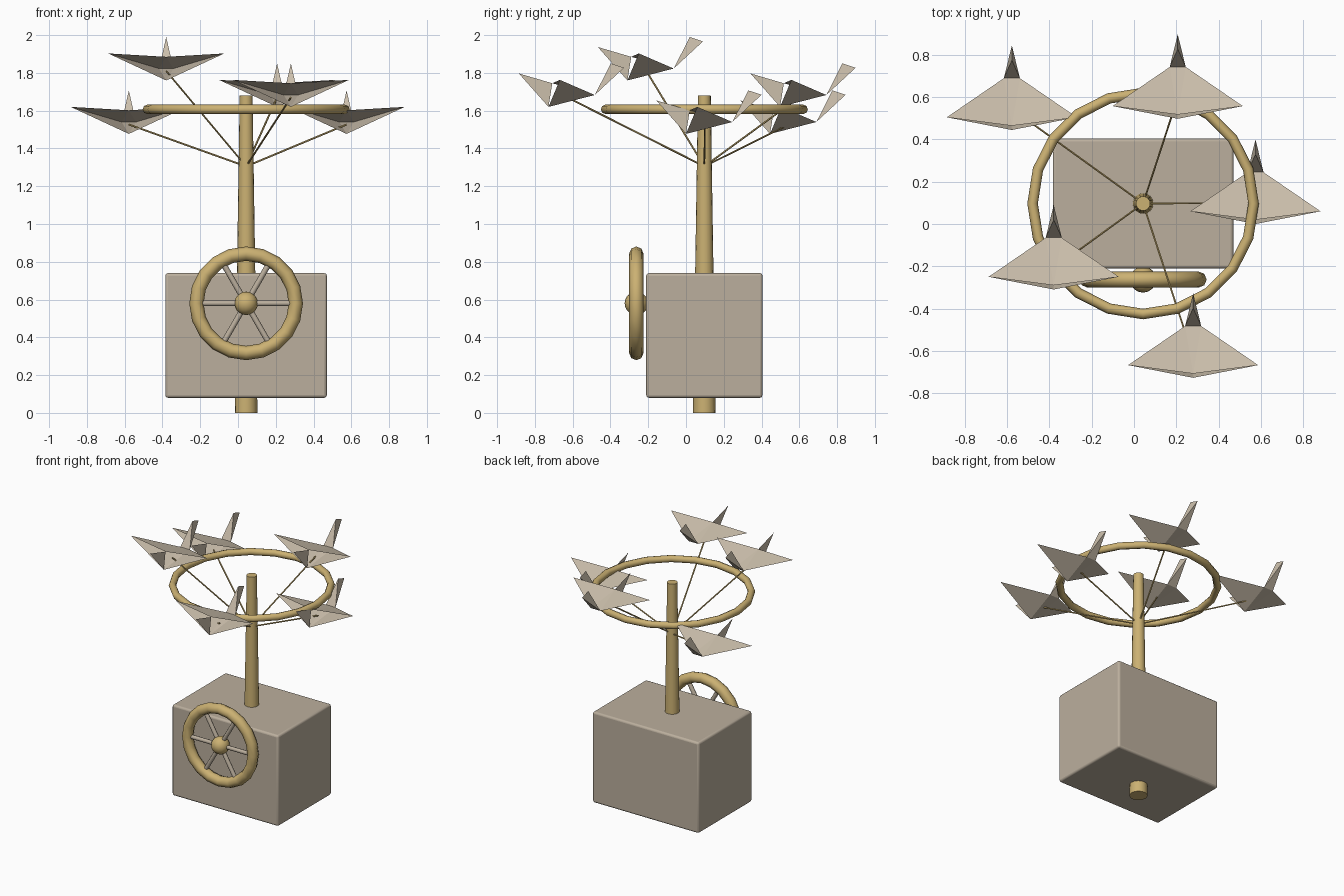
import bpy, bmesh, math
from mathutils import Vector

cube = bpy.data.objects.get("Cube")
if cube:
    bpy.data.objects.remove(cube, do_unlink=True)

AXIS_X, AXIS_Y = 0.043, 0.097


def material(name, rgb):
    m = bpy.data.materials.new(name)
    m.use_nodes = True
    m.diffuse_color = (*rgb, 1)
    bsdf = m.node_tree.nodes["Principled BSDF"]
    bsdf.inputs["Base Color"].default_value = (*rgb, 1)
    bsdf.inputs["Roughness"].default_value = 0.6
    return m


BRASS = material("brass", (0.60, 0.44, 0.17))
STONE = material("warm_grey", (0.50, 0.43, 0.34))
PAPER = material("pale_paper", (0.60, 0.52, 0.41))


def finish(obj, name, mat, smooth=True):
    obj.name = obj.data.name = name
    obj.data.materials.clear()
    obj.data.materials.append(mat)
    if smooth:
        bpy.ops.object.shade_smooth_by_angle(angle=math.radians(50))
    return obj


def rod(name, a, b, radius, mat, tip=None, sides=12):
    """Round bar from a to b, optionally tapering."""
    a, b = Vector(a), Vector(b)
    d = b - a
    bpy.ops.mesh.primitive_cone_add(
        vertices=sides, radius1=radius, radius2=radius if tip is None else tip,
        depth=d.length, location=(a + b) / 2,
        rotation=d.to_track_quat('Z', 'Y').to_euler())
    return finish(bpy.context.object, name, mat)


def ring(name, center, major, minor, rotation=(0, 0, 0)):
    bpy.ops.mesh.primitive_torus_add(
        location=center, rotation=rotation, major_radius=major,
        minor_radius=minor, major_segments=20, minor_segments=8)
    return finish(bpy.context.object, name, BRASS)


# Box with softly rounded edges
bpy.ops.mesh.primitive_cube_add(size=1, location=(AXIS_X, AXIS_Y, 0.41))
box = bpy.context.object
box.scale = (0.855, 0.615, 0.66)
bpy.ops.object.transform_apply(location=False, rotation=False, scale=True)
finish(box, "box", STONE)
bevel = box.modifiers.new("rounded_edges", 'BEVEL')
bevel.width = 0.014
bevel.segments = 3

# Tapered post through the box, and the hoop around its top
rod("post", (AXIS_X, AXIS_Y, 0), (AXIS_X, AXIS_Y, 1.68), 0.06, BRASS, tip=0.034, sides=16)
ring("top_hoop", (AXIS_X, AXIS_Y, 1.607), 0.523, 0.025)

# Hand wheel on the front
HUB = Vector((AXIS_X, -0.263, 0.58))
ring("wheel_rim", HUB, 0.263, 0.038, (math.pi / 2, 0, 0))
bpy.ops.mesh.primitive_uv_sphere_add(segments=16, ring_count=10, radius=0.062, location=HUB)
finish(bpy.context.object, "wheel_hub", BRASS)
for i in range(3):
    a = i * math.pi / 3
    arm = Vector((math.cos(a), 0, math.sin(a))) * 0.235
    rod(f"wheel_spoke_{i + 1}", HUB - arm, HUB + arm, 0.015, STONE, sides=8)


def folded_bird(name, origin):
    """Paper bird: open body, flat neck and a twisted tail."""
    bm = bmesh.new()
    points = {
        "keel": (0, 0, 0), "crest": (0, 0.02, 0.125), "beak": (0, -0.157, 0.177),
        "wing_l": (0.308, 0.06, 0.143), "wing_r": (-0.308, 0.06, 0.143),
        "rump_l": (0.038, 0.245, 0.063), "rump_r": (-0.038, 0.245, 0.063),
        "tail_top": (0, 0.33, 0.23), "tail_tip": (0, 0.40, 0.207),
    }
    v = {k: bm.verts.new(p) for k, p in points.items()}
    for face in (
        "crest wing_l rump_l", "crest rump_l rump_r", "crest rump_r wing_r",
        "keel rump_l wing_l", "keel wing_r rump_r", "keel rump_r rump_l",
        "beak keel crest",
        "rump_l tail_tip tail_top", "rump_r tail_top tail_tip",
        "rump_r rump_l tail_top", "rump_l rump_r tail_tip",
    ):
        bm.faces.new([v[k] for k in face.split()])
    mesh = bpy.data.meshes.new(name)
    bm.to_mesh(mesh)
    bm.free()
    obj = bpy.data.objects.new(name, mesh)
    obj.location = origin
    bpy.context.collection.objects.link(obj)
    finish(obj, name, PAPER, smooth=False)


# Birds, each held by a thin wire from the post
BIRDS = {
    "front_right": (-0.38, -0.31, 1.76),
    "front_left": (0.28, -0.728, 1.62),
    "left": (0.575, 0, 1.477),
    "back_left": (0.207, 0.498, 1.62),
    "back_right": (-0.578, 0.445, 1.477),
}
for place, origin in BIRDS.items():
    folded_bird(f"{place}_bird", origin)
    rod(f"{place}_wire", (AXIS_X, AXIS_Y, 1.305),
        Vector(origin) + Vector((0, 0.1, 0.05)), 0.005, BRASS, sides=6)
